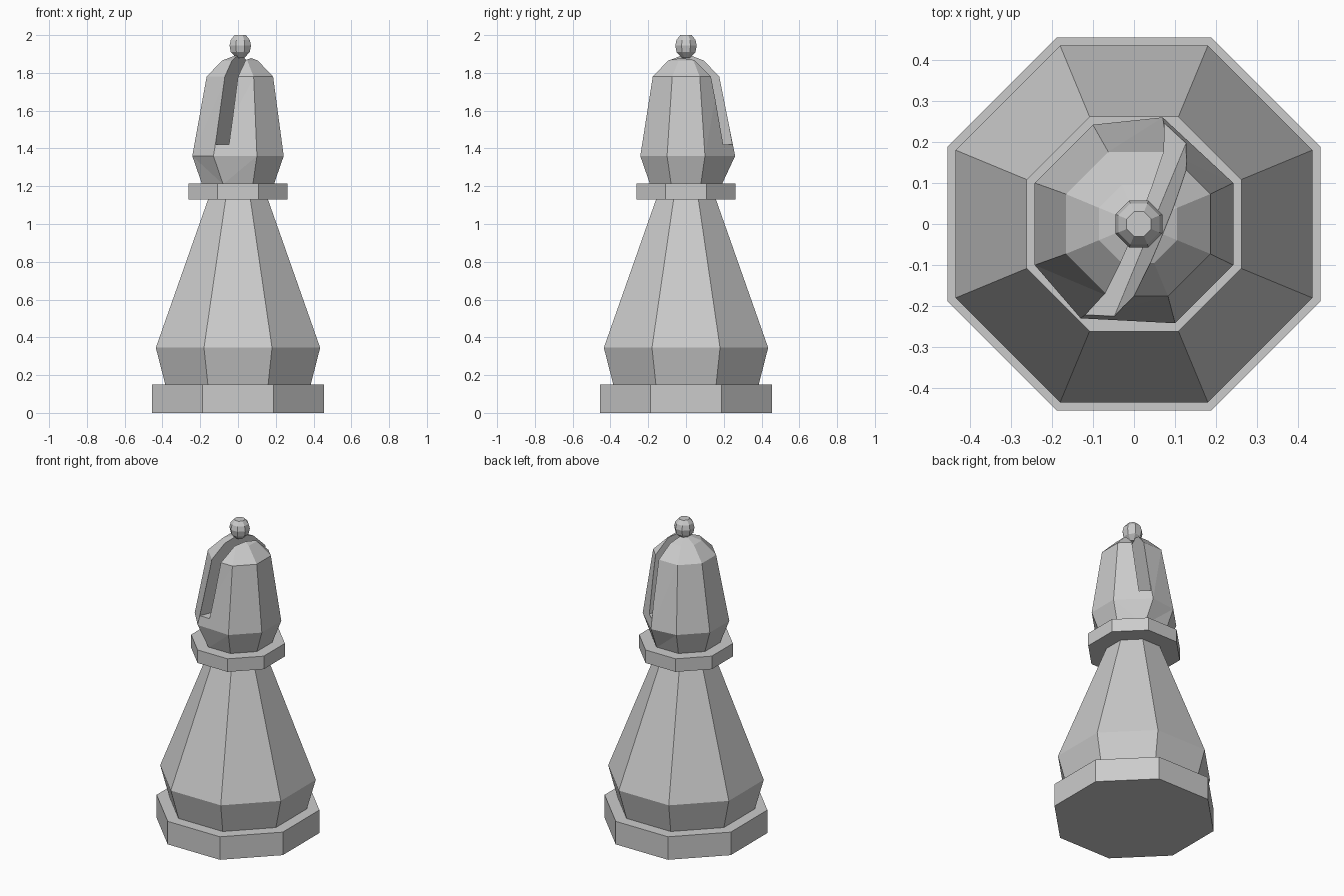
import bpy, bmesh, math
from mathutils import Vector

default = bpy.data.objects.get("Cube")
if default:
    bpy.data.objects.remove(default, do_unlink=True)

grey = bpy.data.materials.new("stone grey")
grey.use_nodes = True
grey.diffuse_color = (0.6, 0.6, 0.6, 1)
grey.node_tree.nodes["Principled BSDF"].inputs["Base Color"].default_value = (0.6, 0.6, 0.6, 1)

SIDES = 8


def finish(name, bm):
    bmesh.ops.recalc_face_normals(bm, faces=bm.faces)
    mesh = bpy.data.meshes.new(name)
    bm.to_mesh(mesh)
    bm.free()
    mesh.materials.append(grey)
    obj = bpy.data.objects.new(name, mesh)
    bpy.context.collection.objects.link(obj)
    return obj


def turned(name, profile, nudges=()):
    """Eight-sided turned part; profile holds (flat-side radius, height, x shift)."""
    bm = bmesh.new()
    rings = []
    for apothem, z, shift in profile:
        radius = apothem / math.cos(math.pi / SIDES)
        angles = [(i + 0.5) * math.tau / SIDES for i in range(SIDES)]
        rings.append([bm.verts.new((radius * math.cos(a) + shift, radius * math.sin(a), z))
                      for a in angles])
    for low, high in zip(rings, rings[1:]):
        for i in range(SIDES):
            j = (i + 1) % SIDES
            bm.faces.new((low[i], low[j], high[j], high[i]))
    bm.faces.new(rings[0][::-1])
    bm.faces.new(rings[-1])
    for ring, corner, x, y in nudges:
        rings[ring][corner].co.x = x
        rings[ring][corner].co.y = y
    bmesh.ops.connect_verts_nonplanar(bm, angle_limit=0.02, faces=bm.faces)
    return finish(name, bm)


# Foot, tapering body and collar
turned("base", [(0.455, 0, 0), (0.455, 0.15, 0)])
turned("body", [(0.385, 0.15, 0), (0.435, 0.345, 0), (0.155, 1.14, 0)])
turned("collar", [(0.262, 1.13, 0), (0.262, 1.215, 0)])

# Head, with the two corners below the slot pulled aside
head = turned("head",
              [(0.19, 1.21, 0), (0.242, 1.36, 0), (0.176, 1.78, 0.01),
               (0.095, 1.865, 0.01), (0.03, 1.89, 0.01)],
              nudges=[(1, 5, -0.13, -0.23), (1, 1, 0.07, 0.26)])

# Slanted slot through the head: a leaning slab running corner to corner
across = Vector((math.cos(math.pi / 8), -math.sin(math.pi / 8), 0))
along = Vector((-across.y, across.x, 0))
bm = bmesh.new()
bmesh.ops.create_cube(bm, size=1)
for v in bm.verts:
    z = 1.42 if v.co.z < 0 else 2.1
    offset = (0 if v.co.x < 0 else 0.067) + 0.07 * (z - 1.78)
    v.co = across * offset + along * v.co.y + Vector((0, 0, z))
cutter = finish("slot_cutter", bm)
cutter.hide_render = True

cut = head.modifiers.new("slot", 'BOOLEAN')
cut.operation = 'DIFFERENCE'
cut.solver = 'EXACT'
cut.object = cutter
bpy.context.view_layer.objects.active = head
bpy.ops.object.modifier_apply(modifier=cut.name)
bpy.data.objects.remove(cutter, do_unlink=True)

# Finial bead
turned("finial", [(0.022, 1.88, 0.012), (0.05, 1.91, 0.012), (0.057, 1.945, 0.012),
                  (0.05, 1.975, 0.012), (0.03, 2.0, 0.012)])
